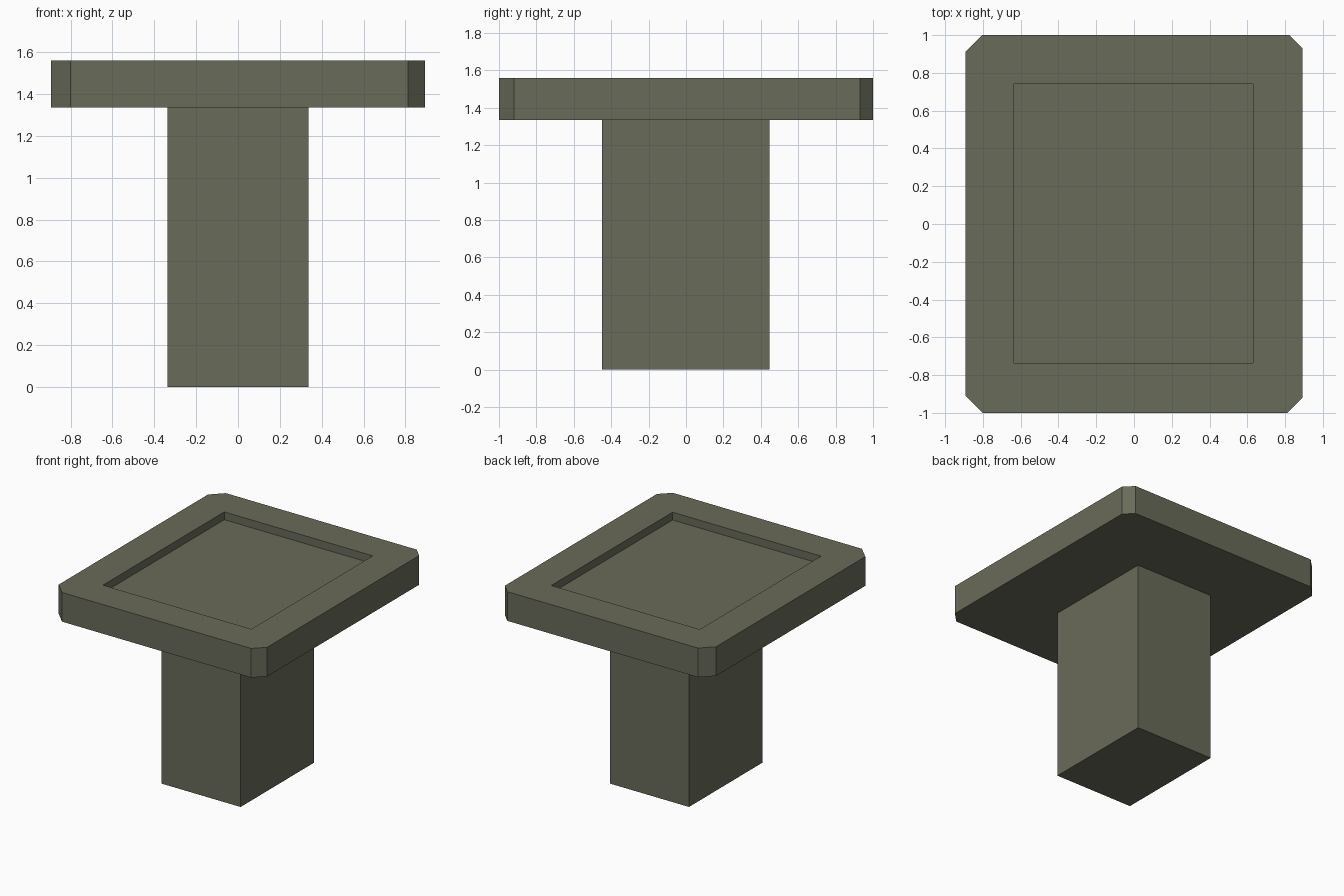
import bpy, bmesh

if "Cube" in bpy.data.objects:
    bpy.data.objects.remove(bpy.data.objects["Cube"])

mat = bpy.data.materials.new("olive grey stone")
mat.diffuse_color = (0.141, 0.147, 0.100, 1)
mat.use_nodes = True
mat.node_tree.nodes["Principled BSDF"].inputs["Base Color"].default_value = mat.diffuse_color

BOTTOM, TOP, FLOOR = 1.335, 1.56, 1.50   # slab levels and recess floor
HX, HY = 0.893, 1.0                      # slab half sizes


def add_object(name, bm):
    bmesh.ops.recalc_face_normals(bm, faces=bm.faces)
    mesh = bpy.data.meshes.new(name)
    bm.to_mesh(mesh)
    bm.free()
    mesh.materials.append(mat)
    obj = bpy.data.objects.new(name, mesh)
    bpy.context.collection.objects.link(obj)
    return obj


def ring(bm, points, z):
    return [bm.verts.new((x, y, z)) for x, y in points]


def bridge(bm, a, b):
    n = len(a)
    for i in range(n):
        j = (i + 1) % n
        bm.faces.new((a[i], a[j], b[j], b[i]))


def rectangle(x0, x1, y0, y1):
    return [(x0, y0), (x1, y0), (x1, y1), (x0, y1)]


# Pedestal column (its top is hidden under the slab)
bm = bmesh.new()
outline = rectangle(-0.338, 0.336, -0.448, 0.446)
low, high = ring(bm, outline, 0), ring(bm, outline, BOTTOM)
bridge(bm, low, high)
bm.faces.new(low)
bm.faces.new(high)
add_object("pedestal_column", bm)

# Slab with slightly uneven clipped corners, two points per corner
corners = [(-1, -1, 0.093), (1, -1, 0.08), (1, 1, 0.07), (-1, 1, 0.09)]
outline = []
for sx, sy, cut in corners:
    pair = [(sx * HX, sy * (HY - cut)), (sx * (HX - cut), sy * HY)]
    outline += pair if sx * sy > 0 else pair[::-1]

bm = bmesh.new()
low, high = ring(bm, outline, BOTTOM), ring(bm, outline, TOP)
bridge(bm, low, high)
bm.faces.new(low)

# Rectangular recess with a flat rim around it
opening = rectangle(-0.635, 0.63, -0.737, 0.74)
edge, floor = ring(bm, opening, TOP), ring(bm, opening, FLOOR)
for i in range(4):
    j = (i + 1) % 4
    bm.faces.new((high[2 * i], high[2 * i + 1], edge[i]))
    bm.faces.new((high[2 * i + 1], high[2 * j], edge[j], edge[i]))
bridge(bm, edge, floor)
bm.faces.new(floor)
add_object("recessed_top_slab", bm)
